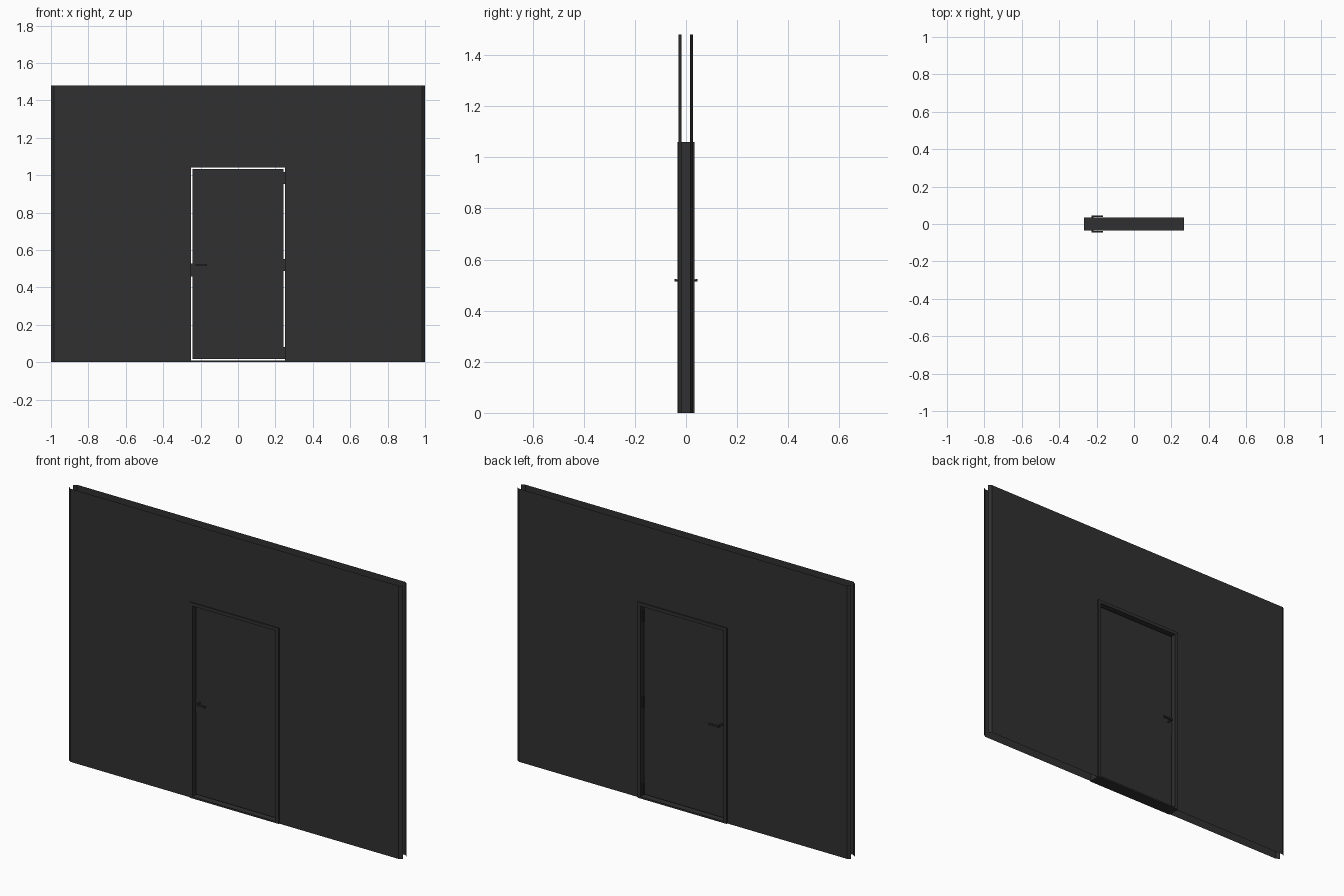
import bpy, bmesh, math
from mathutils import Vector

if "Cube" in bpy.data.objects:
    bpy.data.objects.remove(bpy.data.objects["Cube"])

mat = bpy.data.materials.new("charcoal")
mat.diffuse_color = (0.03, 0.03, 0.03, 1)
mat.use_nodes = True
mat.node_tree.nodes["Principled BSDF"].inputs["Base Color"].default_value = mat.diffuse_color


def finish(name, bm):
    me = bpy.data.meshes.new(name)
    bm.to_mesh(me)
    bm.free()
    me.materials.append(mat)
    ob = bpy.data.objects.new(name, me)
    bpy.context.collection.objects.link(ob)
    return ob


def box(name, x0, x1, y0, y1, z0, z1):
    bm = bmesh.new()
    bmesh.ops.create_cube(bm, size=1)
    bmesh.ops.scale(bm, vec=(x1 - x0, y1 - y0, z1 - z0), verts=bm.verts)
    bmesh.ops.translate(bm, vec=((x0 + x1) / 2, (y0 + y1) / 2, (z0 + z1) / 2), verts=bm.verts)
    return finish(name, bm)


def rod(name, a, b, r, sides=12):
    a, b = Vector(a), Vector(b)
    bm = bmesh.new()
    bmesh.ops.create_cone(bm, cap_ends=True, segments=sides, radius1=r, radius2=r, depth=(b - a).length)
    bmesh.ops.rotate(bm, matrix=(b - a).to_track_quat('Z', 'Y').to_matrix(), verts=bm.verts)
    bmesh.ops.translate(bm, vec=(a + b) / 2, verts=bm.verts)
    ob = finish(name, bm)
    for p in ob.data.polygons:
        p.use_smooth = len(p.vertices) == 4
    return ob


def wall_sheet(name, y_face, y_edge, flip):
    # open sheet with tapered ends and a doorway
    xs = [-1, -0.983, -0.255, 0.255, 0.983, 1]
    zs = [0, 1.05, 1.48]
    bm = bmesh.new()
    v = [[bm.verts.new((x, y_edge if abs(x) == 1 else y_face, z)) for z in zs] for x in xs]
    for i in range(5):
        for j in range(2):
            if (i, j) == (2, 0):
                continue
            f = [v[i][j], v[i + 1][j], v[i + 1][j + 1], v[i][j + 1]]
            bm.faces.new(f[::-1] if flip else f)
    return finish(name, bm)


# Two wall skins
wall_sheet("front_wall", -0.029, -0.017, False)
wall_sheet("back_wall", 0.027, 0.015, True)

# Door frame and threshold
D = 0.034
for s, side in ((-1, "left"), (1, "right")):
    a, b = sorted((s * 0.25, s * 0.268))
    box(side + "_jamb", a, b, -D, D, 0, 1.042)
box("frame_head", -0.268, 0.268, -D, D, 1.042, 1.06)
box("threshold", -0.25, 0.25, -D, D, 0, 0.009)

# Door leaf
box("door_leaf", -0.243, 0.243, -0.013, 0.013, 0.017, 1.034)

# Hinges bridge the gap on the right
for i, z in enumerate((0.05, 0.52, 0.985)):
    box(f"hinge_leaf_{i}", 0.241, 0.2505, -0.011, 0.014, z - 0.032, z + 0.032)
    rod(f"hinge_pin_{i}", (0.2465, 0.016, z - 0.032), (0.2465, 0.016, z + 0.032), 0.004)

# Latch plate on the left
box("latch_plate", -0.2505, -0.241, -0.008, 0.008, 0.458, 0.528)

# Lever handles on both faces
for s, side in ((-1, "front"), (1, "back")):
    rod(side + "_rosette", (-0.222, s * 0.012, 0.518), (-0.222, s * 0.016, 0.518), 0.008, 16)
    rod(side + "_handle_neck", (-0.222, s * 0.012, 0.518), (-0.222, s * 0.042, 0.518), 0.0045)
    box(side + "_lever", -0.226, -0.166, s * 0.041 - 0.004, s * 0.041 + 0.004, 0.514, 0.523)
